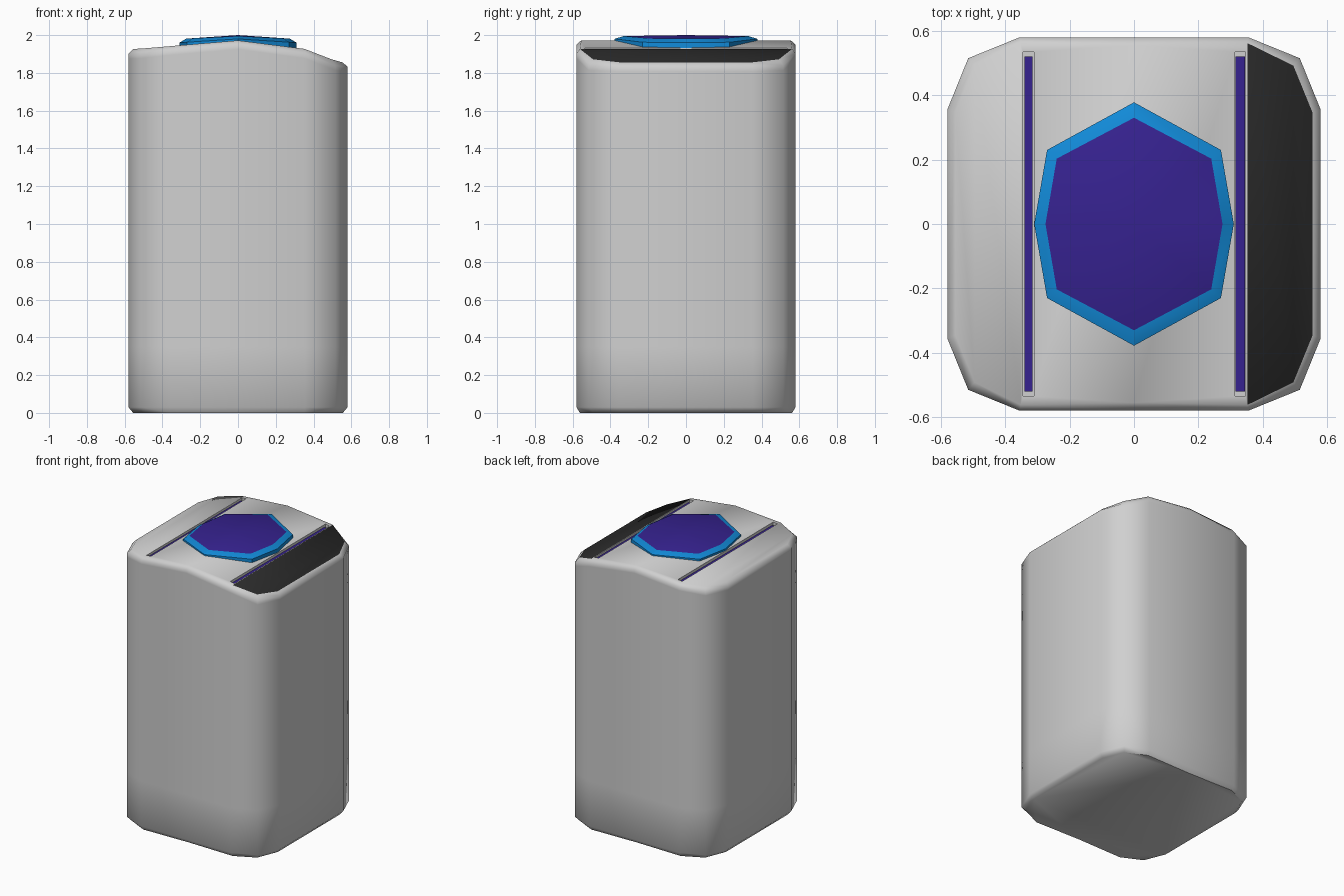
import bpy, bmesh, math

if "Cube" in bpy.data.objects:
    bpy.data.objects.remove(bpy.data.objects["Cube"])


def material(name, rgb):
    m = bpy.data.materials.new(name)
    m.diffuse_color = (*rgb, 1)
    m.use_nodes = True
    m.node_tree.nodes["Principled BSDF"].inputs["Base Color"].default_value = m.diffuse_color
    return m


grey = material("light_grey", (0.63, 0.63, 0.63))
black = material("charcoal", (0.023, 0.023, 0.023))
blue = material("bright_blue", (0.006, 0.26, 0.70))
purple = material("deep_purple", (0.037, 0.016, 0.28))


def make_object(name, bm, mats, angle=None):
    bmesh.ops.recalc_face_normals(bm, faces=bm.faces)
    me = bpy.data.meshes.new(name)
    bm.to_mesh(me)
    bm.free()
    for m in mats:
        me.materials.append(m)
    ob = bpy.data.objects.new(name, me)
    bpy.context.collection.objects.link(ob)
    bpy.ops.object.select_all(action='DESELECT')
    ob.select_set(True)
    bpy.context.view_layer.objects.active = ob
    if angle:
        bpy.ops.object.shade_smooth_by_angle(angle=math.radians(angle))
    return ob


def interp(x, table):
    for (x0, z0), (x1, z1) in zip(table, table[1:]):
        if x <= x1:
            return z0 + (z1 - z0) * (x - x0) / (x1 - x0)
    return table[-1][1]


def bridge(bm, a, b):
    n = len(a)
    return [bm.faces.new((a[i], a[(i + 1) % n], b[(i + 1) % n], b[i])) for i in range(n)]


# Half outlines (x, y), mirrored in x and y
OUTER = [(0, .58), (.355, .58), (.515, .515), (.58, .355)]
INNER = [(0, .555), (.352, .562), (.495, .492), (.555, .345)]
# Height of the rim along x, and of the top surface
RIM = [(-.58, 1.90), (-.515, 1.902), (-.355, 1.92), (0, 1.95), (.355, 1.902), (.515, 1.838), (.58, 1.832)]
TOP = [(-.58, 1.925), (-.495, 1.93), (-.352, 1.942), (0, 1.972), (.352, 1.927), (.495, 1.872), (.58, 1.848)]


def outline(half):
    back = [(-x, y) for x, y in reversed(half[1:])] + half
    return back + [(x, -y) for x, y in reversed(back)]


# Body with chamfered rims and a sloping top
bm = bmesh.new()
levels = [(INNER, lambda x: 0), (OUTER, lambda x: .03), (OUTER, lambda x: .35),
          (OUTER, lambda x: 1.6), (OUTER, lambda x: interp(x, RIM) - .025),
          (OUTER, lambda x: interp(x, RIM)), (INNER, lambda x: interp(x, TOP))]
rings = [[bm.verts.new((x, y, z(x))) for x, y in outline(half)] for half, z in levels]
for a, b in zip(rings, rings[1:]):
    bridge(bm, a, b)
bm.faces.new(rings[0])
top, n = rings[-1], len(rings[-1])
for i in range(n // 2 - 1):
    f = bm.faces.new((top[i], top[i + 1], top[n - 2 - i], top[n - 1 - i]))
    if f.calc_center_median().x > .36:      # dark sloping panel
        f.material_index = 1
body = make_object("body", bm, [grey, black], 49)


def box(name, size, loc, mats):
    b = bmesh.new()
    bmesh.ops.create_cube(b, size=1)
    for v in b.verts:
        v.co = [v.co[k] * size[k] + loc[k] for k in range(3)]
    return make_object(name, b, mats)


# Two grooves cut in the top, with purple strips in the bottom
for side, x in (("left", -.328), ("right", .33)):
    floor = interp(x, TOP) - .022
    cutter = box("groove_cutter", (.034, 1.07, .2), (x, 0, floor + .1), [grey])
    cutter.hide_render = True
    mod = body.modifiers.new("groove", 'BOOLEAN')
    mod.object = cutter
    mod.operation = 'DIFFERENCE'
    mod.solver = 'EXACT'
    bpy.context.view_layer.objects.active = body
    bpy.ops.object.modifier_apply(modifier=mod.name)
    bpy.data.objects.remove(cutter)
    width = .024 if side == "left" else .029
    box(side + "_groove_strip", (width, 1.04, .008), (x, 0, floor + .004), [purple])

# Raised eight-sided button: blue bevelled ring and purple face
RING = [(0, .378), (.27, .23), (.31, 0), (.27, -.23), (0, -.378), (-.27, -.23), (-.31, 0), (-.27, .23)]
FACE = [(0, .33), (.24, .203), (.275, 0), (.24, -.203), (0, -.33), (-.24, -.203), (-.275, 0), (-.24, .203)]
bm = bmesh.new()
base = [bm.verts.new((x, y, interp(x, TOP) - .008)) for x, y in RING]
edge = [bm.verts.new((x, y, 1.98 - .065 * abs(x))) for x, y in RING]
lip = [bm.verts.new((x, y, 1.995 - .05 * abs(x))) for x, y in FACE]
bridge(bm, base, edge)
bridge(bm, edge, lip)
bm.faces.new(base)
centre = bm.verts.new((0, 0, 2.0))
for i in range(8):
    bm.faces.new((lip[i], lip[(i + 1) % 8], centre)).material_index = 1
make_object("button", bm, [blue, purple], 25)
